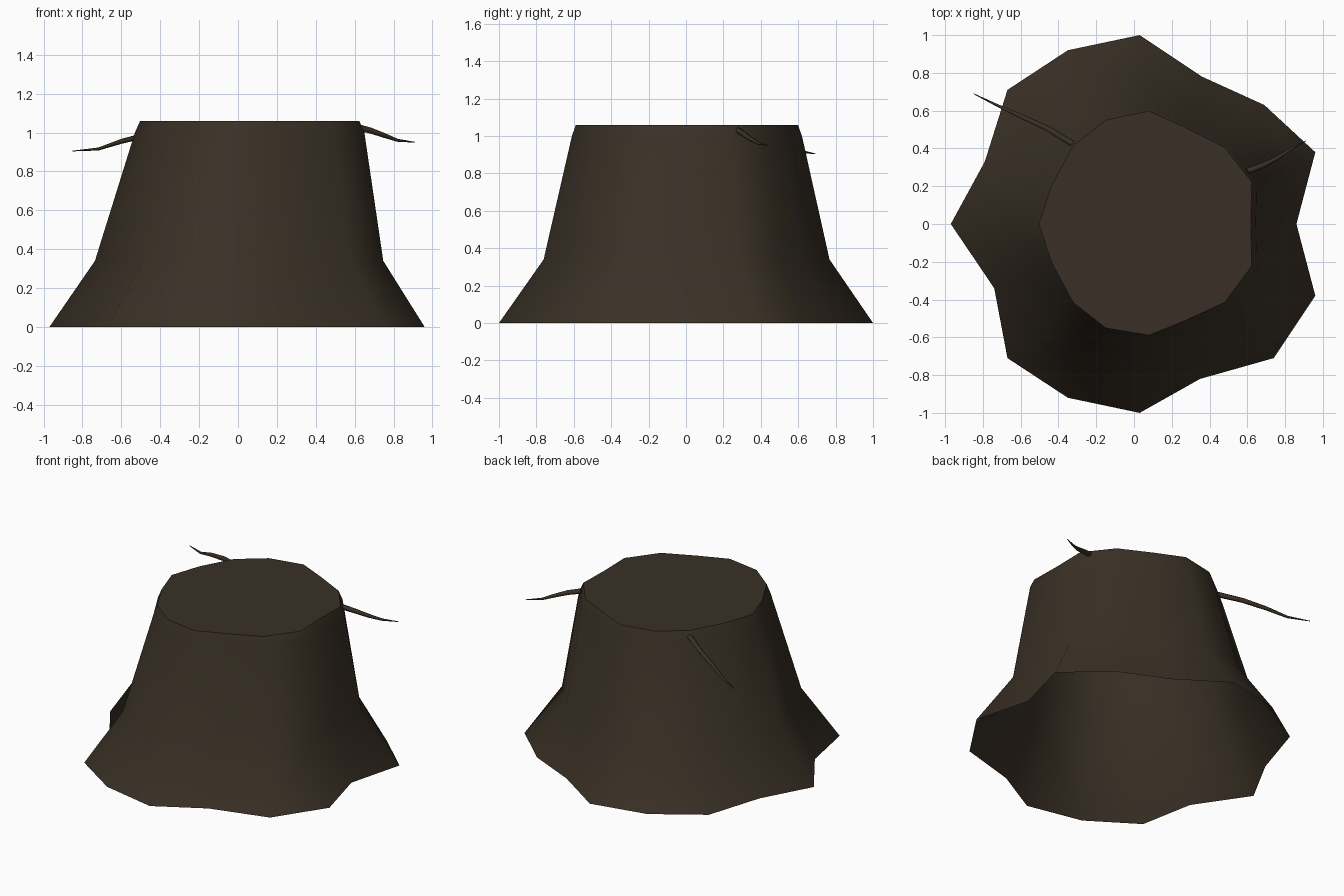
import bpy, bmesh, math
from mathutils import Vector

if "Cube" in bpy.data.objects:
    bpy.data.objects.remove(bpy.data.objects["Cube"])

bark = bpy.data.materials.new("dark bark brown")
bark.diffuse_color = (0.042, 0.030, 0.019, 1)
bark.use_nodes = True
bark.node_tree.nodes["Principled BSDF"].inputs["Base Color"].default_value = bark.diffuse_color


def finish(name, bm, angle):
    me = bpy.data.meshes.new(name)
    bm.to_mesh(me)
    bm.free()
    me.materials.append(bark)
    ob = bpy.data.objects.new(name, me)
    bpy.context.collection.objects.link(ob)
    bpy.ops.object.select_all(action='DESELECT')
    ob.select_set(True)
    bpy.context.view_layer.objects.active = ob
    bpy.ops.object.shade_smooth_by_angle(angle=math.radians(angle))
    return ob


def bridge(bm, a, b):
    n = len(a)
    for i in range(n):
        j = (i + 1) % n
        bm.faces.new((a[i], a[j], b[j], b[i]))


# Stump: lobed root outline blending into a rounder top, open underneath
base = [(.86, 0), (.96, .38), (.69, .63), (.36, .78), (.03, 1), (-.35, .92),
        (-.67, .71), (-.79, .33), (-.97, 0), (-.74, -.34), (-.67, -.71),
        (-.35, -.92), (.03, -1), (.35, -.82), (.74, -.71), (.96, -.38)]
top = [(.645, 0), (.65, .23), (.50, .42), (.28, .53), (.08, .62), (-.16, .57),
       (-.34, .43), (-.46, .21), (-.53, 0), (-.46, -.21), (-.34, -.43),
       (-.16, -.57), (.08, -.61), (.28, -.53), (.50, -.43), (.65, -.23)]
mid = []
for (bx, by), (tx, ty) in zip(base, top):
    t = 0.61 + 0.08 * bx
    mid.append((bx + (tx - bx) * t, by + (ty - by) * t))
rim = [(.06 + (x - .06) * .955, y * .965) for x, y in top]

bm = bmesh.new()
rings = [[bm.verts.new((x, y, z)) for x, y in pts]
         for pts, z in ((base, 0), (mid, .34), (top, 1.0), (rim, 1.06))]
for a, b in zip(rings, rings[1:]):
    bridge(bm, a, b)
bm.faces.new(rings[-1])
finish("stump", bm, 61)


# Twigs: thin tapering sprigs just under the rim
def twig(name, path, radii):
    bm = bmesh.new()
    pts = [Vector(p) for p in path]
    side = (pts[-1] - pts[0]).cross(Vector((0, 0, 1))).normalized()
    up = side.cross(pts[-1] - pts[0]).normalized()
    rings = []
    for p, r in zip(pts, radii):
        rings.append([bm.verts.new(p + r * (math.cos(k * math.tau / 5) * side +
                                            math.sin(k * math.tau / 5) * up))
                      for k in range(5)])
    for a, b in zip(rings, rings[1:]):
        bridge(bm, a, b)
    bm.faces.new(rings[0])
    bm.faces.new(rings[-1])
    bmesh.ops.recalc_face_normals(bm, faces=bm.faces)
    finish(name, bm, 80)


radii = (.018, .016, .013, .008, .002)
twig("left_twig", [(-.32, .42, 1.02), (-.46, .505, .99), (-.60, .57, .955),
                   (-.72, .625, .915), (-.85, .69, .905)], radii)
twig("right_twig", [(.60, .28, 1.03), (.68, .31, 1.01), (.75, .345, .985),
                    (.82, .39, .96), (.91, .44, .95)], radii)
